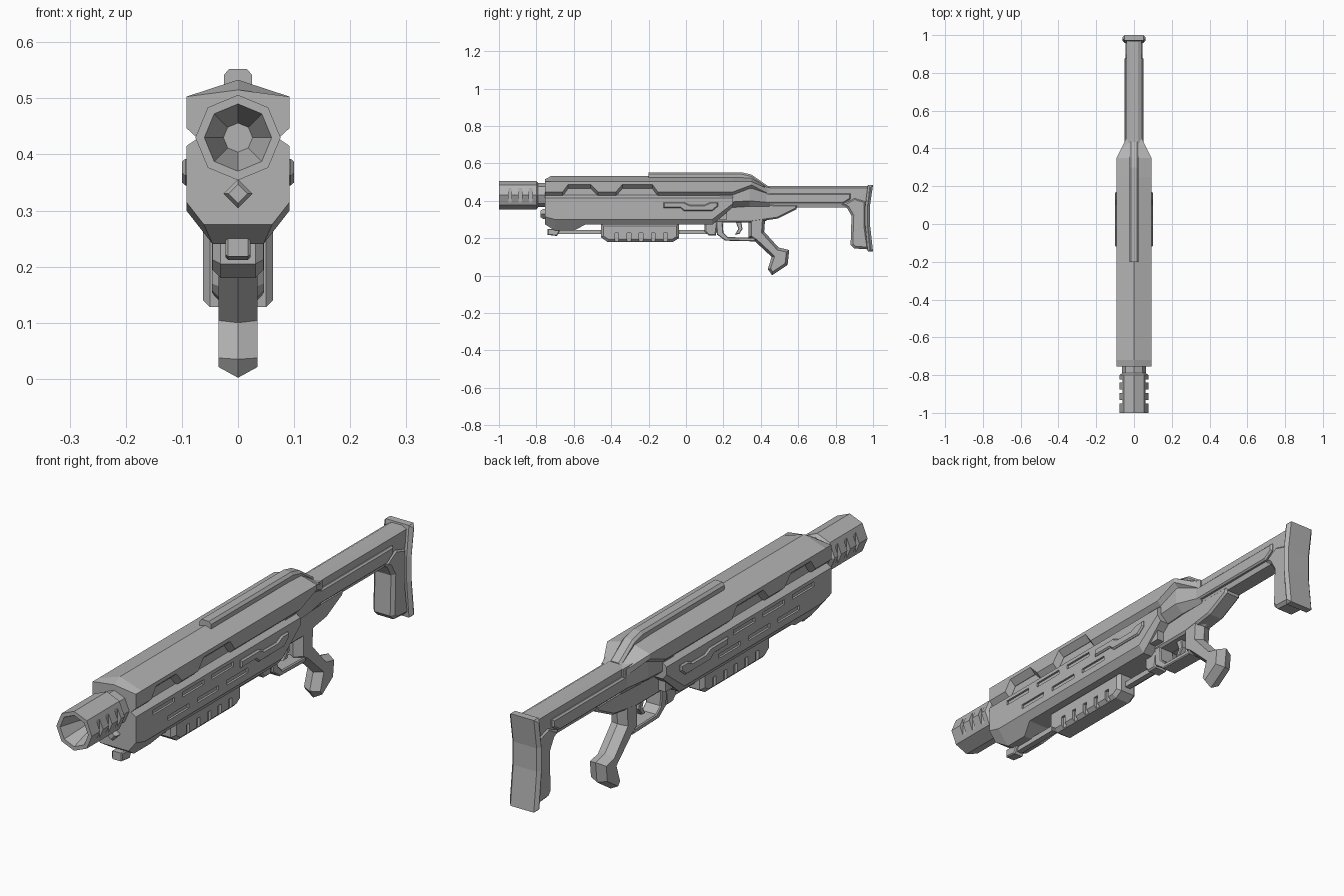
import bpy, bmesh, math
from mathutils import Vector

cube = bpy.data.objects.get("Cube")
if cube:
    bpy.data.objects.remove(cube, do_unlink=True)

grey = bpy.data.materials.new("metal_grey")
grey.use_nodes = True
tone = (0.45, 0.45, 0.45, 1)
grey.diffuse_color = tone
grey.node_tree.nodes["Principled BSDF"].inputs["Base Color"].default_value = tone


def skin(name, rings):
    """Join equal closed rings of points into a capped solid."""
    bm = bmesh.new()
    loops = [[bm.verts.new(p) for p in ring] for ring in rings]
    n = len(loops[0])
    for a, b in zip(loops, loops[1:]):
        for i in range(n):
            j = (i + 1) % n
            bm.faces.new((a[i], a[j], b[j], b[i]))
    bm.faces.new(loops[0])
    bm.faces.new(loops[-1])
    bmesh.ops.recalc_face_normals(bm, faces=bm.faces)
    mesh = bpy.data.meshes.new(name)
    bm.to_mesh(mesh)
    bm.free()
    mesh.materials.append(grey)
    obj = bpy.data.objects.new(name, mesh)
    bpy.context.scene.collection.objects.link(obj)
    return obj


def loft(name, stations):
    """Stations along y: (y, half section from top to bottom), mirrored in x."""
    rings = []
    for y, half in stations:
        left = [(-x, z) for x, z in reversed(half) if x > 0]
        rings.append([(x, y, z) for x, z in half + left])
    return skin(name, rings)


def inset(points, d):
    """Shrink a closed outline by d with mitred corners."""
    pts = [Vector(p) for p in points]
    area = sum(a.x * b.y - b.x * a.y for a, b in zip(pts, pts[1:] + pts[:1]))
    s = math.copysign(1, area)
    out = []
    for i, p in enumerate(pts):
        e1 = (p - pts[i - 1]).normalized()
        e2 = (pts[(i + 1) % len(pts)] - p).normalized()
        n1, n2 = (Vector((-e.y, e.x)) * s for e in (e1, e2))
        out.append(p + (n1 + n2) * d / max(1 + n1.dot(n2), 0.4))
    return out


def plate(name, outline, layers):
    """Side outline (y, z) stacked across x; each layer is (x, inset)."""
    return skin(name, [[(x, q[0], q[1]) for q in inset(outline, d)]
                       for x, d in layers])


def slab(name, outline, w, c):
    """Symmetric plate with chamfered edges."""
    return plate(name, outline, [(-w, c), (c - w, 0), (w - c, 0), (w, c)])


def box(name, x, y, z):
    return skin(name, [[(a, y[0], z[0]), (a, y[1], z[0]), (a, y[1], z[1]), (a, y[0], z[1])]
                       for a in x])


def carve(obj, boxes):
    """Cut boxes, mirrored in x, out of a part."""
    for x, y, z in boxes:
        for s in (1, -1):
            cutter = box("cutter", (x[0] * s, x[1] * s), y, z)
            cutter.hide_render = True
            mod = obj.modifiers.new("cut", 'BOOLEAN')
            mod.operation, mod.solver, mod.object = 'DIFFERENCE', 'EXACT', cutter
            graph = bpy.context.evaluated_depsgraph_get()
            mesh = bpy.data.meshes.new_from_object(obj.evaluated_get(graph))
            obj.modifiers.clear()
            obj.data = mesh
            bpy.data.objects.remove(cutter, do_unlink=True)


# Barrel: eight sided, with a flared muzzle and side grooves
def octagon(r, y):
    return [(r * math.cos(k * math.pi / 4), y, 0.43 + r * math.sin(k * math.pi / 4))
            for k in range(8)]


barrel = skin("barrel", [octagon(r, y) for r, y in (
    (0.026, -0.89), (0.06, -1), (0.076, -1), (0.076, -0.8), (0.064, -0.79), (0.064, -0.7))])
carve(barrel, [((0.06, 0.1), (y, y + 0.018), (0.36, 0.5)) for y in (-0.95, -0.895, -0.84)])


# Upper receiver: lower edge steps up at the side notches, rear tapers to the stock
def upper(y, low, peak=0.533, side=0.503, w=0.092):
    return y, [(0, peak), (w, side), (w, low), (w - 0.024, low - 0.022)]


low, high = 0.447, 0.488
loft("upper_receiver", [
    upper(-0.755, low, 0.515), upper(-0.72, low), upper(-0.66, low), upper(-0.63, high),
    upper(-0.51, high), upper(-0.47, low), upper(-0.375, low), upper(-0.34, high),
    upper(-0.18, high), upper(-0.15, low), upper(0.25, low),
    upper(0.35, 0.485, 0.528, 0.503), upper(0.435, 0.44, 0.478, 0.465, 0.05)])
loft("receiver_core", [(y, [(0.066, 0.49), (0.066, 0.3)]) for y in (-0.73, 0.22)])
loft("rear_block", [
    (0.18, [(0.075, 0.46), (0.075, 0.39), (0.04, 0.36)]),
    (0.34, [(0.075, 0.495), (0.075, 0.40), (0.04, 0.37)]),
    (0.45, [(0.045, 0.47), (0.045, 0.39), (0.035, 0.37)])])

# Raised top rail
loft("top_rail", [(y, [(0.016, z), (0.025, z - 0.01), (0.025, 0.46)])
                  for y, z in ((-0.2, 0.552), (0.3, 0.552), (0.35, 0.54), (0.435, 0.481))])


# Lower housing with slanted belly and two rows of vent slots
def lower(y, bottom, edge=0.30):
    return y, [(0.07, 0.43), (0.092, 0.415), (0.092, edge),
               (0.092 - (edge - bottom) * 0.78, bottom)]


housing = loft("lower_housing", [
    lower(-0.755, 0.275, 0.315), lower(-0.70, 0.24), lower(-0.6, 0.24), lower(-0.54, 0.272),
    lower(0.14, 0.272), lower(0.25, 0.365, 0.385)])
slots = [(y, 0.392) for y in (-0.65, -0.47, -0.29)] + [(y, 0.335) for y in (-0.56, -0.38, -0.2)]
carve(housing, [((0.084, 0.12), (y, y + 0.13), (z - 0.009, z + 0.009)) for y, z in slots])

cheek = [(-0.12, 0.392), (-0.01, 0.392), (0.02, 0.378), (0.1, 0.378), (0.13, 0.392),
         (0.17, 0.392), (0.17, 0.37), (0.14, 0.345), (-0.01, 0.345), (-0.03, 0.362), (-0.12, 0.362)]
for side, s in (("left", 1), ("right", -1)):
    plate("cheek_plate_" + side, cheek, [(0.088 * s, 0), (0.094 * s, 0), (0.1 * s, 0.005)])

# Diamond nub below the barrel
skin("front_nub", [[(r, y, 0.33), (0, y, 0.33 + r), (-r, y, 0.33), (0, y, 0.33 - r)]
                   for r, y in ((0.026, -0.74), (0.026, -0.765), (0.017, -0.778))])

# Under rod with its end blocks
box("under_rod", (-0.012, 0.012), (-0.74, 0.16), (0.222, 0.244))
slab("rod_front_block", [(-0.74, 0.25), (-0.74, 0.218), (-0.69, 0.212), (-0.67, 0.25)], 0.022, 0.004)
slab("rod_rear_block", [(0.1, 0.29), (0.1, 0.235), (0.12, 0.215), (0.16, 0.215), (0.17, 0.29)],
     0.03, 0.006)

# Ribbed foregrip
foregrip = slab("foregrip", [(-0.455, 0.28), (-0.455, 0.205), (-0.42, 0.18), (-0.07, 0.18),
                             (-0.038, 0.2), (-0.038, 0.28)], 0.045, 0.014)
carve(foregrip, [((0.034, 0.08), (y, y + 0.02), (0.15, 0.228))
                 for y in (-0.38, -0.315, -0.25, -0.185, -0.12)])

# Trigger frame, guard and trigger
slab("trigger_frame", [(0.16, 0.385), (0.6, 0.38), (0.59, 0.355), (0.49, 0.305),
                       (0.35, 0.285), (0.16, 0.285)], 0.036, 0.008)
slab("trigger_guard", [(0.16, 0.3), (0.165, 0.22), (0.21, 0.187), (0.37, 0.183), (0.37, 0.203),
                       (0.225, 0.206), (0.2, 0.23), (0.195, 0.3)], 0.033, 0.004)
slab("trigger", [(0.265, 0.29), (0.28, 0.25), (0.262, 0.22), (0.285, 0.222),
                 (0.302, 0.25), (0.295, 0.29)], 0.012, 0.003)

# Ridged pistol grip
plate("grip", [(0.335, 0.3), (0.335, 0.205), (0.37, 0.182), (0.458, 0.1), (0.437, 0.035),
               (0.46, 0.002), (0.543, 0.057), (0.552, 0.137), (0.495, 0.15),
               (0.418, 0.235), (0.422, 0.29), (0.48, 0.32), (0.4, 0.34)],
      [(-0.035, 0.014), (0, 0), (0.035, 0.014)])

# Shoulder stock: beam, side strips, drop and butt plate
loft("stock_beam", [(y, [(0.022, 0.478), (0.04, 0.468), (0.04, 0.4), (0.03, bottom)])
                    for y, bottom in ((0.4, 0.365), (0.86, 0.365), (0.97, 0.36))])
for side, s in (("left", 1), ("right", -1)):
    plate("stock_strip_" + side, [(0.42, 0.44), (0.88, 0.44), (0.88, 0.41), (0.84, 0.385), (0.42, 0.385)],
          [(0.03 * s, 0), (0.044 * s, 0), (0.05 * s, 0.006)])
slab("stock_drop", [(0.83, 0.38), (0.862, 0.36), (0.885, 0.32), (0.88, 0.165), (0.9, 0.145),
                    (0.98, 0.14), (0.965, 0.25), (0.965, 0.4), (0.9, 0.42)], 0.046, 0.012)
slab("butt_plate", [(0.972, 0.484), (1, 0.484), (0.983, 0.37), (0.983, 0.28), (1, 0.128),
                    (0.972, 0.128), (0.958, 0.27), (0.958, 0.37)], 0.062, 0.012)
